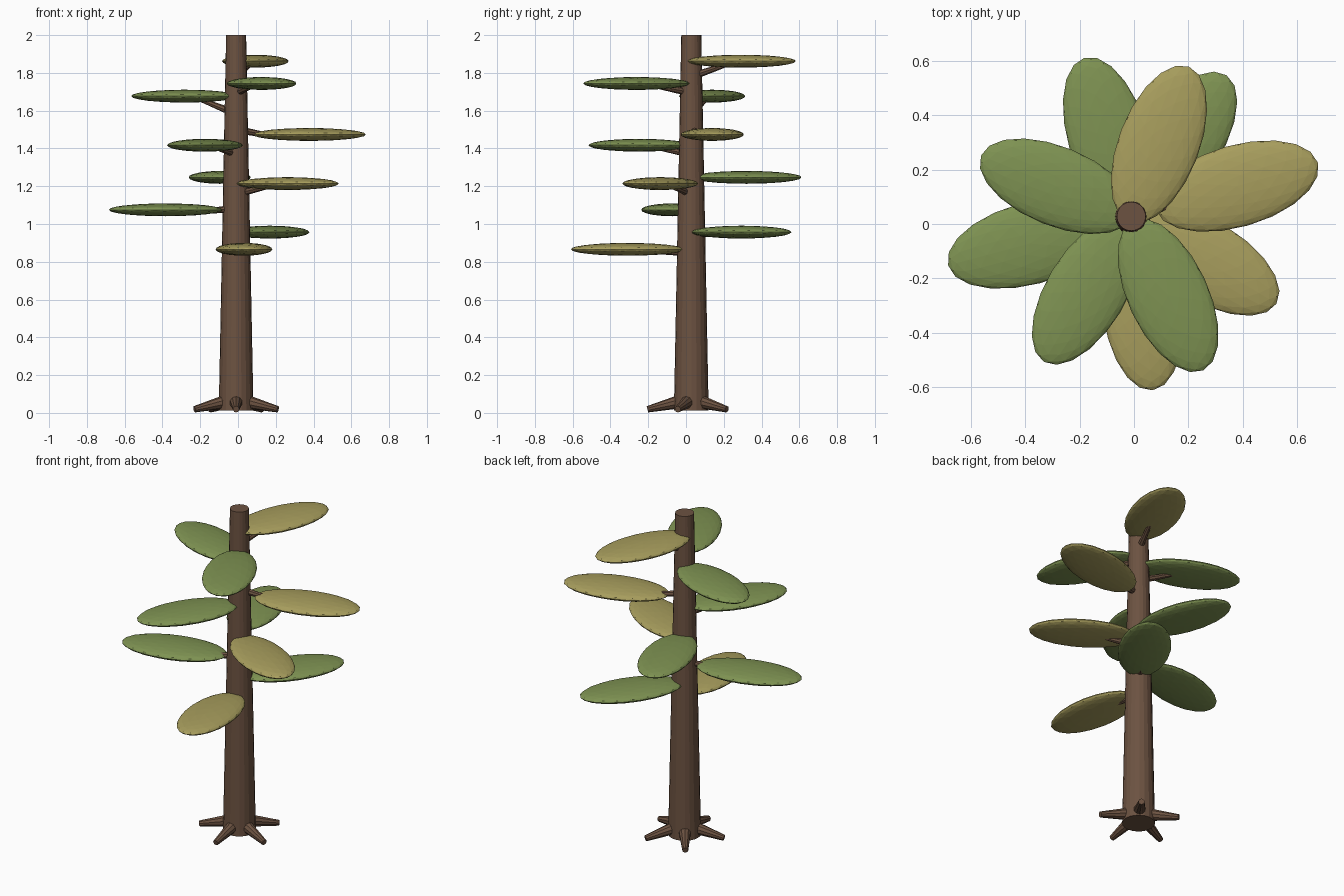
import bpy
from math import radians, cos, sin
from mathutils import Vector

if "Cube" in bpy.data.objects:
    bpy.data.objects.remove(bpy.data.objects["Cube"])

CX, CY = -0.01, 0.028  # trunk axis


def material(name, rgb):
    m = bpy.data.materials.new(name)
    m.diffuse_color = (*rgb, 1)
    m.use_nodes = True
    m.node_tree.nodes["Principled BSDF"].inputs["Base Color"].default_value = m.diffuse_color
    return m


bark = material("bark", (0.15, 0.085, 0.053))
green = material("green_leaf", (0.21, 0.29, 0.085))
yellow = material("yellow_leaf", (0.39, 0.34, 0.11))


def polar(angle, dist, z):
    a = radians(angle)
    return Vector((CX + dist * cos(a), CY + dist * sin(a), z))


def limb(name, start, end, r1, r2, sides):
    axis = end - start
    bpy.ops.mesh.primitive_cone_add(vertices=sides, radius1=r1, radius2=r2,
                                    depth=axis.length, location=(start + end) / 2)
    ob = bpy.context.object
    ob.name = name
    ob.rotation_euler = axis.to_track_quat('Z', 'Y').to_euler()
    ob.data.materials.append(bark)


def leaf(name, angle, dist, z, length, mat):
    bpy.ops.mesh.primitive_ico_sphere_add(subdivisions=3, radius=1,
                                          location=polar(angle, dist, z))
    ob = bpy.context.object
    ob.name = name
    ob.scale = (length, length * 0.485, 0.034)
    ob.rotation_euler.z = radians(angle)
    ob.data.materials.append(mat)


# Tapered trunk
limb("trunk", Vector((CX, CY, 0.012)), Vector((CX, CY, 2)), 0.092, 0.053, 20)

# Five splayed roots
for i in range(5):
    a = -90 + 72 * i
    limb(f"root_{i + 1}", polar(a, 0.05, 0.062), polar(a, 0.232, 0.019), 0.037, 0.017, 10)

# Leaves spiralling up: angle, distance, height, half length, branch base height, colour
leaves = [
    (-83, 0.34, 0.866, 0.303, 0.85, yellow),
    (56, 0.32, 0.957, 0.305, 0.95, green),
    (195, 0.386, 1.075, 0.31, 1.08, green),
    (-31, 0.318, 1.214, 0.304, 1.165, yellow),
    (106.5, 0.305, 1.247, 0.302, 1.25, green),
    (239, 0.32, 1.417, 0.303, 1.375, green),
    (16, 0.403, 1.474, 0.31, 1.495, yellow),
    (158, 0.295, 1.677, 0.3, 1.595, green),
    (-65, 0.32, 1.744, 0.304, 1.70, green),
    (69, 0.283, 1.862, 0.306, 1.79, yellow),
]
for i, (a, d, z, length, base, mat) in enumerate(leaves, 1):
    leaf(f"leaf_{i}", a, d, z, length, mat)
    limb(f"branch_{i}", polar(a, 0.03, base), polar(a, 0.22, z - 0.012), 0.02, 0.011, 8)
